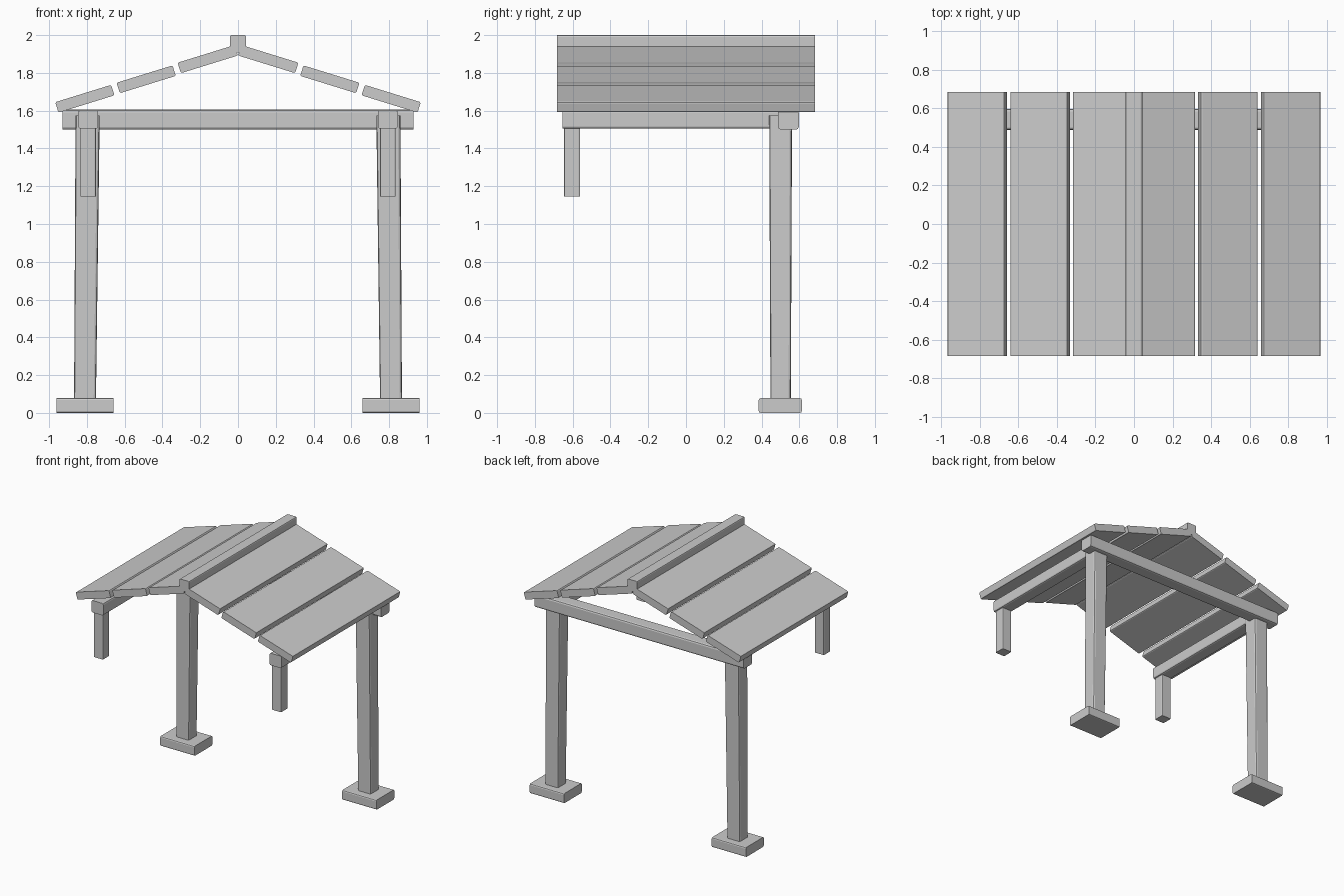
import bpy
import bmesh
from math import radians
from mathutils import Matrix, Vector

default_cube = bpy.data.objects.get("Cube")
if default_cube:
    bpy.data.objects.remove(default_cube, do_unlink=True)

# One plain material for the whole timber frame
grey = bpy.data.materials.new("plain_grey")
grey.use_nodes = True
colour = (0.6, 0.6, 0.6, 1.0)
grey.diffuse_color = colour
grey.node_tree.nodes["Principled BSDF"].inputs["Base Color"].default_value = colour


def timber(name, low, high, axis, chamfer, tilt=0.0, shape=None):
    """Box between two corners, with the long edges along axis chamfered."""
    low, high = Vector(low), Vector(high)
    size, centre = high - low, (high + low) / 2
    bm = bmesh.new()
    bmesh.ops.create_cube(bm, size=1)
    bmesh.ops.scale(bm, vec=size, verts=bm.verts)
    long_edges = [e for e in bm.edges
                  if abs((e.verts[0].co - e.verts[1].co)[axis]) > size[axis] / 2]
    bmesh.ops.bevel(bm, geom=long_edges, offset=chamfer, segments=2,
                    profile=0.5, affect='EDGES')
    if shape:
        for v in bm.verts:
            shape(v.co, size)
    bm.transform(Matrix.Translation(centre) @ Matrix.Rotation(tilt, 4, 'Y'))
    bmesh.ops.recalc_face_normals(bm, faces=bm.faces)
    mesh = bpy.data.meshes.new(name)
    bm.to_mesh(mesh)
    bm.free()
    mesh.materials.append(grey)
    obj = bpy.data.objects.new(name, mesh)
    bpy.context.collection.objects.link(obj)
    return obj


X, Y, Z = range(3)
SLOPE = radians(17.2)

for side, label in ((1, "left"), (-1, "right")):
    # Foot block and tall rear post, which leans in and widens upward
    x = side * 0.81
    timber(f"{label}_foot", (x - 0.152, 0.385, 0), (x + 0.152, 0.613, 0.078), X, 0.01)

    def lean(co, size, side=side):
        up = co.z / size.z + 0.5
        co.x = co.x * (1 + 0.1 * up) - side * 0.014 * up
        co.y *= 1 + 0.12 * up

    timber(f"{label}_rear_post", (x - 0.058, 0.447, 0.07), (x + 0.058, 0.555, 1.575),
           Z, 0.012, shape=lean)

    # Short hanging post at the front and the beam above it
    x = side * 0.793
    timber(f"{label}_front_post", (x - 0.042, -0.645, 1.145), (x + 0.042, -0.56, 1.52), Z, 0.008)
    timber(f"{label}_side_beam", (x - 0.053, -0.655, 1.505), (x + 0.053, 0.52, 1.602), Y, 0.012)

    # Three sloping roof planks, from the eave up to the ridge
    planks = (("eave", 0.811, 1.663, 0.31),
              ("middle", 0.486, 1.766, 0.31),
              ("upper", 0.16, 1.873, 0.316))
    for place, px, pz, width in planks:
        px *= side
        timber(f"{label}_{place}_plank",
               (px - width / 2, -0.683, pz - 0.029), (px + width / 2, 0.683, pz + 0.029),
               Y, 0.008, tilt=side * SLOPE)

# Rear cross beam and ridge cap
timber("rear_cross_beam", (-0.93, 0.487, 1.5), (0.93, 0.597, 1.605), X, 0.014)
timber("ridge_cap", (-0.043, -0.683, 1.908), (0.043, 0.683, 2.0), Y, 0.009)
